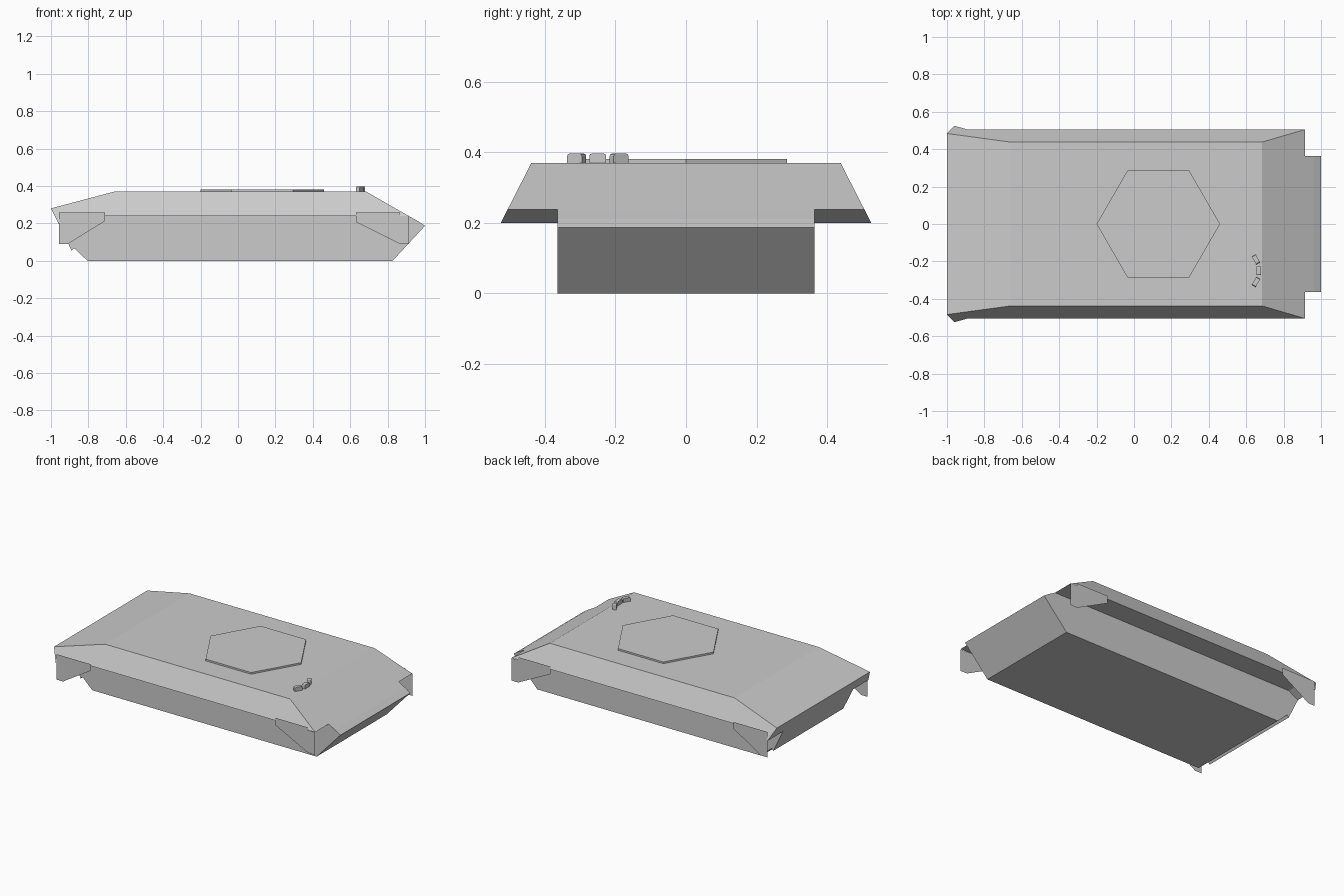
import bpy, bmesh, math

if "Cube" in bpy.data.objects:
    bpy.data.objects.remove(bpy.data.objects["Cube"])


def finish(bm, name):
    me = bpy.data.meshes.new(name)
    bm.to_mesh(me)
    bm.free()
    ob = bpy.data.objects.new(name, me)
    bpy.context.collection.objects.link(ob)
    return ob


def prism(name, profile, half_width):
    """Solid between two mirrored xz profiles; half_width(z) gives y."""
    bm = bmesh.new()
    a = [bm.verts.new((x, -half_width(z), z)) for x, z in profile]
    b = [bm.verts.new((x, half_width(z), z)) for x, z in profile]
    bm.faces.new(a)
    bm.faces.new(b[::-1])
    n = len(profile)
    for i in range(n):
        j = (i + 1) % n
        bm.faces.new((a[i], b[i], b[j], a[j]))
    bmesh.ops.recalc_face_normals(bm, faces=bm.faces)
    return finish(bm, name)


def flap(name, profile, y):
    """Thin sheet on each side of the hull."""
    for side, s in (("near", -1), ("far", 1)):
        bm = bmesh.new()
        f = bm.faces.new([bm.verts.new((x, s * y, z)) for x, z in profile])
        f.normal_update()
        if f.normal.y * s < 0:
            f.normal_flip()
        finish(bm, f"{name}_{side}")


# Upper hull with flared sponsons
prism("upper_hull",
      [(-1, .28), (-.96, .2), (-.89, .238), (.915, .238), (.685, .37), (-.66, .37)],
      lambda z: .438 + (.37 - z) * .51)

# Lower hull tub with pointed nose and overhanging rear plate
prism("lower_hull",
      [(-.805, 0), (.827, 0), (1, .187), (.963, .211), (.915, .238),
       (-.979, .238), (-.89, .055), (-.877, .068)],
      lambda z: .364)

# Mud flaps at the four corners
flap("front_mud_flap",
     [(.63, .257), (.63, .208), (.865, .09), (.915, .09), (.915, .238),
      (.865, .238), (.865, .257)], .508)
flap("rear_mud_flap",
     [(-.957, .257), (-.957, .09), (-.908, .09), (-.885, .105), (-.71, .213),
      (-.71, .257)], .521)

# Six-sided turret plate
bm = bmesh.new()
bmesh.ops.create_cone(bm, cap_ends=True, segments=6, radius1=.33, radius2=.33, depth=.012)
top = max(bm.verts, key=lambda v: v.co.x)
if top.co.x < .32:  # put corners on the x axis
    for v in bm.verts:
        v.co.x, v.co.y = -v.co.y, v.co.x
ring = finish(bm, "turret_plate")
ring.location = (.13, 0, .375)

# Periscopes in an arc by the driver's hatch
for i, (x, y, ang) in enumerate([(.652, -.19, 30), (.667, -.25, 0), (.652, -.31, -30)]):
    bm = bmesh.new()
    bmesh.ops.create_cube(bm, size=1)
    for v in bm.verts:
        v.co.x *= .024
        v.co.y *= .048
        v.co.z *= .03
    edges = [e for e in bm.edges
             if all(v.co.z > 0 for v in e.verts)
             and abs(e.verts[0].co.x - e.verts[1].co.x) > .01]
    bmesh.ops.bevel(bm, geom=edges, offset=.007, segments=2, profile=.5, affect='EDGES')
    p = finish(bm, f"periscope_{i + 1}")
    p.location = (x, y, .381)
    p.rotation_euler.z = math.radians(ang)
